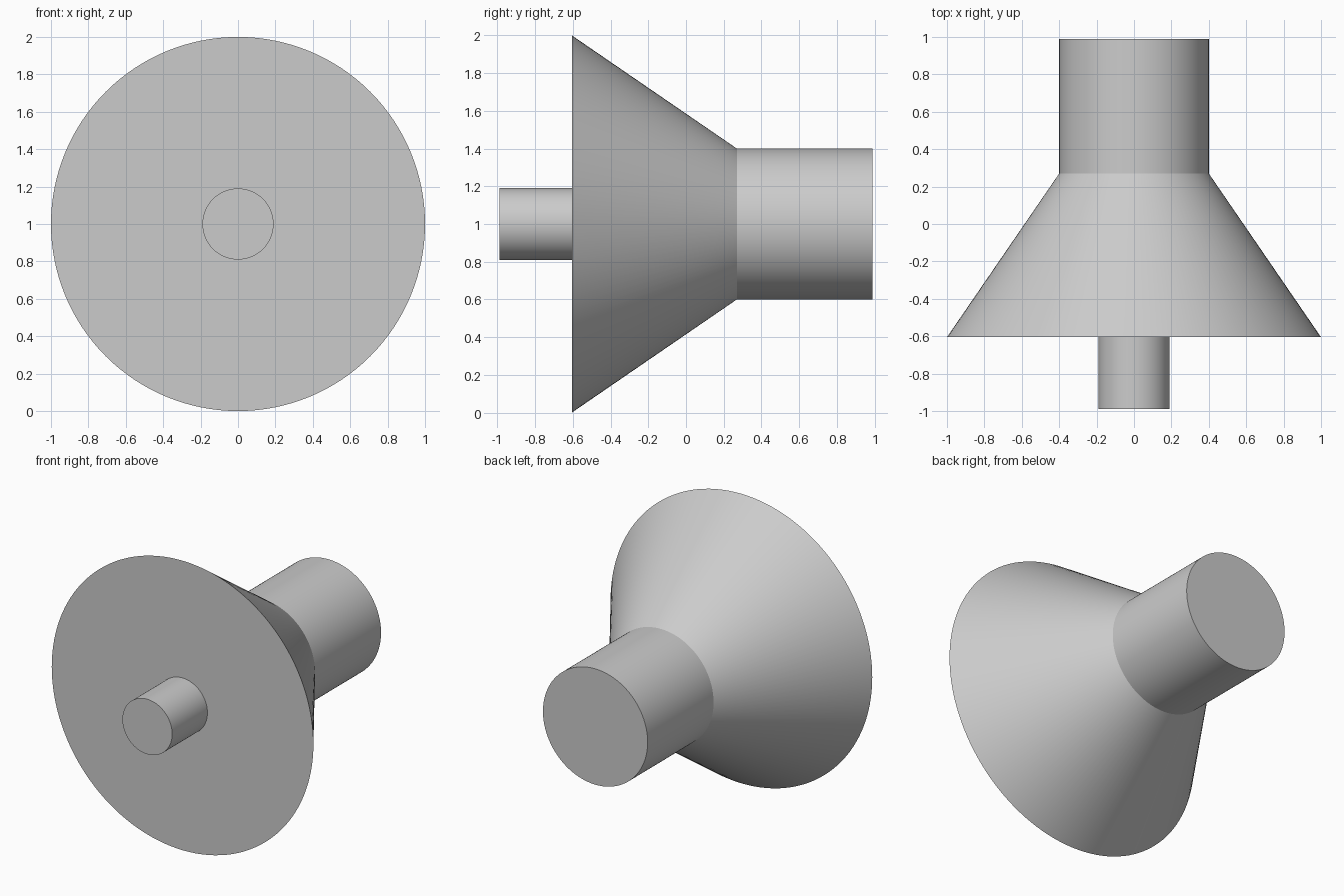
import bpy, bmesh, math
from mathutils import Matrix

cube = bpy.data.objects.get("Cube")
if cube:
    bpy.data.objects.remove(cube, do_unlink=True)

SIDES = 128
CENTRE_Z = 1.0

grey = bpy.data.materials.new("plain grey")
grey.use_nodes = True
colour = (0.6, 0.6, 0.6, 1)
grey.diffuse_color = colour
grey.node_tree.nodes["Principled BSDF"].inputs["Base Color"].default_value = colour


def turned_part(name, profile):
    """Revolve (y, radius) points about the front-to-back axis, capping both ends."""
    bm = bmesh.new()
    rings = []
    for y, r in profile:
        ring = []
        for i in range(SIDES):
            a = math.tau * i / SIDES
            ring.append(bm.verts.new((r * math.cos(a), y, r * math.sin(a))))
        rings.append(ring)
    for a, b in zip(rings, rings[1:]):
        for i in range(SIDES):
            j = (i + 1) % SIDES
            bm.faces.new((a[i], a[j], b[j], b[i]))
    bm.faces.new(rings[0])
    bm.faces.new(rings[-1])
    bmesh.ops.recalc_face_normals(bm, faces=bm.faces)
    bmesh.ops.transform(bm, matrix=Matrix.Translation((0, 0, CENTRE_Z)), verts=bm.verts)
    mesh = bpy.data.meshes.new(name)
    bm.to_mesh(mesh)
    bm.free()
    mesh.materials.append(grey)
    obj = bpy.data.objects.new(name, mesh)
    bpy.context.collection.objects.link(obj)
    bpy.ops.object.select_all(action='DESELECT')
    obj.select_set(True)
    bpy.context.view_layer.objects.active = obj
    bpy.ops.object.shade_smooth_by_angle(angle=math.radians(30))


# Front pin, conical flange and rear shaft in one stepped, turned body
turned_part("stepped_cone_body", [
    (-0.99, 0.19), (-0.605, 0.19),
    (-0.605, 1.0), (0.27, 0.4), (0.99, 0.4),
])
